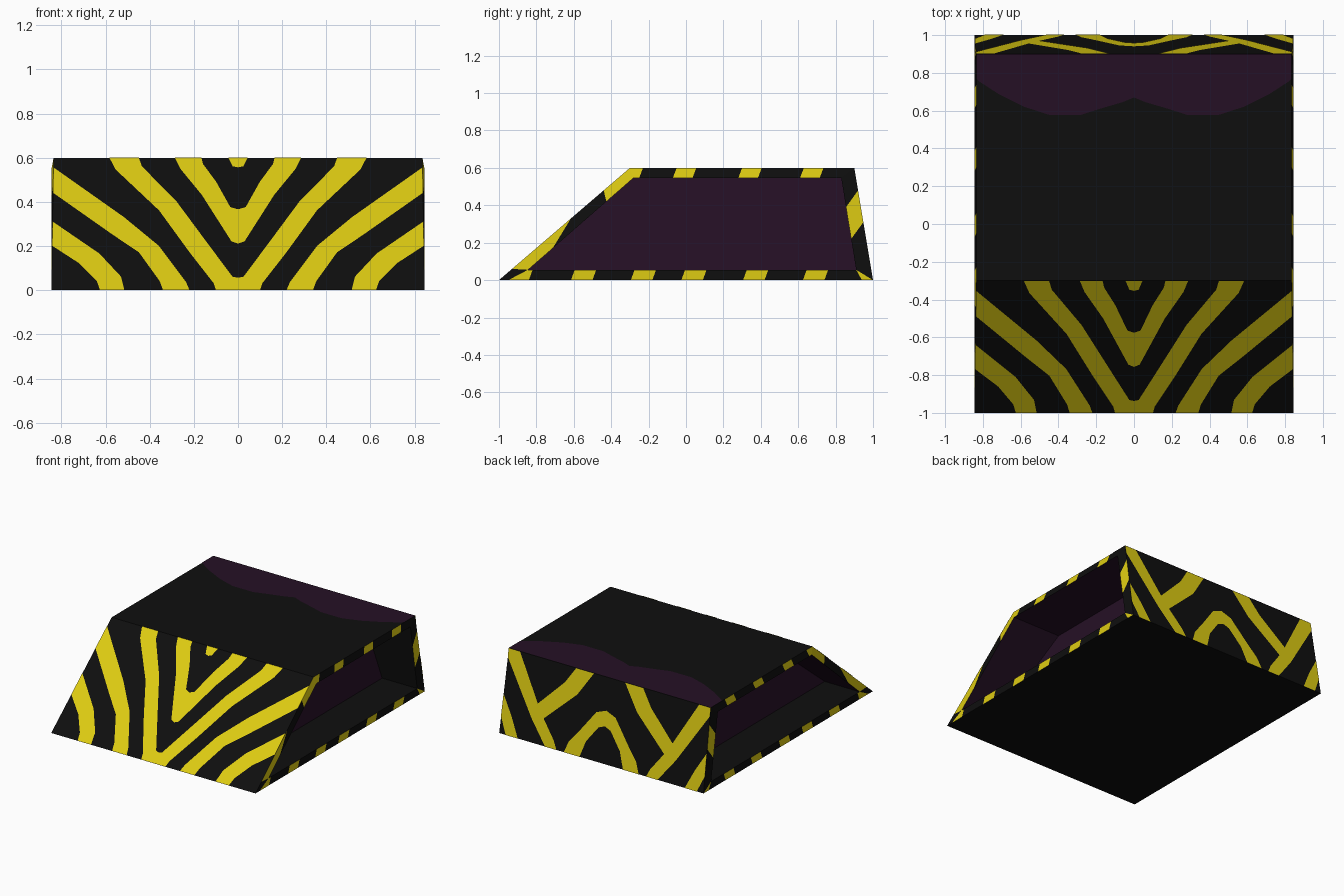
import bpy, bmesh
from mathutils import Vector

if "Cube" in bpy.data.objects:
    bpy.data.objects.remove(bpy.data.objects["Cube"])


def material(name, rgb):
    m = bpy.data.materials.new(name)
    m.diffuse_color = (*rgb, 1)
    m.use_nodes = True
    m.node_tree.nodes["Principled BSDF"].inputs["Base Color"].default_value = m.diffuse_color
    return m


MATS = [material("black", (0.0045, 0.0045, 0.0045)),
        material("yellow", (0.73, 0.60, 0.006)),
        material("dark purple", (0.018, 0.005, 0.018))]
BLACK, YELLOW, PURPLE = range(3)


class Part:
    """Collects polygons, each turned to face a given direction."""

    def __init__(self, name):
        self.name, self.bm = name, bmesh.new()

    def face(self, pts, direction, mat):
        f = self.bm.faces.new([self.bm.verts.new(p) for p in pts])
        f.normal_update()
        if f.normal.dot(Vector(direction)) < 0:
            f.normal_flip()
        f.material_index = mat

    def finish(self):
        bmesh.ops.remove_doubles(self.bm, verts=self.bm.verts, dist=1e-5)
        me = bpy.data.meshes.new(self.name)
        self.bm.to_mesh(me)
        self.bm.free()
        for m in MATS:
            me.materials.append(m)
        ob = bpy.data.objects.new(self.name, me)
        bpy.context.collection.objects.link(ob)


W, WT, H = 0.845, 0.835, 0.6
# side outline and the inner edge of its frame, as (y, z)
OUTER = [(-1, 0), (-0.3, H), (0.9, H), (1, 0)]
INNER = [(-0.845, 0.055), (-0.28, 0.547), (0.83, 0.547), (0.91, 0.055)]


def outer(i, s):
    y, z = OUTER[i]
    return Vector((s * (WT if z else W), y, z))


def inner(i, s, depth=0.0):
    return Vector((s * (W - depth), *INNER[i]))


# wedge shell: front slope, roof, back, underside
shell = Part("body_shell")
dirs = [(0, -1, 1), (0, 0, 1), (0, 1, 0), (0, 0, -1)]
for i, d in enumerate(dirs):
    j = (i + 1) % 4
    shell.face([outer(i, -1), outer(j, -1), outer(j, 1), outer(i, 1)], d, BLACK)
shell.finish()

# side frames: bars cut into hazard stripes (outer/inner start, outer/inner end)
bottom = [(y, y + 0.02, y + 0.115, y + 0.135)
          for y in (-0.95, -0.615, -0.295, -0.025, 0.305, 0.625)]
bottom[0] = (-0.95, -0.845, -0.84, -0.82)
bottom.append((0.94, 0.91, 1.0, 0.91))
BARS = [(2, [(0.06, 0.055, 0.33, 0.17), (0.48, 0.42, 0.6, 0.547)]),
        (1, [(-0.3, -0.28, -0.23, -0.25)] +
            [(y, y - 0.02, y + 0.105, y + 0.085) for y in (-0.05, 0.30, 0.63)]),
        (2, [(0.48, 0.39, 0.31, 0.22)]),
        (1, bottom[::-1])]


def param(v, a, b):
    return min(1, max(0, (v - a) / (b - a)))


for s, side in ((1, "right"), (-1, "left")):
    frame = Part(side + "_side_frame")
    for i, (axis, stripes) in enumerate(BARS):
        j = (i + 1) % 4
        oa, ob, ia, ib = outer(i, s), outer(j, s), inner(i, s), inner(j, s)
        cuts = [(0, 0)]
        for o0, i0, o1, i1 in stripes:
            pair = [(param(o, oa[axis], ob[axis]), param(n, ia[axis], ib[axis]))
                    for o, n in ((o0, i0), (o1, i1))]
            cuts += sorted(pair)
        cuts.append((1, 1))
        for k in range(len(cuts) - 1):
            (p, q), (p2, q2) = cuts[k], cuts[k + 1]
            if p2 - p + q2 - q < 1e-4:
                continue
            frame.face([oa.lerp(ob, p), oa.lerp(ob, p2), ia.lerp(ib, q2), ia.lerp(ib, q)],
                       (s, 0, 0), YELLOW if k % 2 else BLACK)
    frame.finish()

    # recess behind the frame, with a wall leaning inward at the top
    recess = Part(side + "_side_recess")
    depth = [0.29, 0.40, 0.40, 0.29]
    walls = [((0, 1, -1), PURPLE), ((0, 0, -1), PURPLE),
             ((0, -1, 0), BLACK), ((0, 0, 1), BLACK)]
    for i, (d, mat) in enumerate(walls):
        j = (i + 1) % 4
        recess.face([inner(i, s), inner(j, s), inner(j, s, depth[j]),
                     inner(i, s, depth[i])], d, mat)
    recess.face([inner(i, s, depth[i]) for i in range(4)], (s, 0, 0), PURPLE)
    recess.finish()


def painted(name, shapes, place, direction, mat):
    """Thin painted shapes, given for the right half and mirrored."""
    part = Part(name)
    for pts in shapes:
        for s in (1, -1):
            part.face([place(s * x, v) for x, v in pts], direction, mat)
    part.finish()


def on_front(x, z):
    return (x * (1 - 0.0197 * z), -1 + z * 0.7 / H - 0.0013, z + 0.0015)


def on_back(x, z):
    return (x * (1 - 0.0197 * z), 1 - z * 0.1 / H + 0.002, z)


def on_roof(x, y):
    return (x, y, H + 0.002)


# front chevrons: upper edge, then lower edge reversed
front = [
    [(0, 0.6), (0, 0.555), (0.025, 0.56), (0.045, 0.6)],
    [(0, 0.365), (0.035, 0.375), (0.10, 0.49), (0.16, 0.57), (0.168, 0.6),
     (0.29, 0.6), (0.265, 0.55), (0.165, 0.43), (0.03, 0.22), (0, 0.21)],
    [(0, 0.055), (0.025, 0.06), (0.13, 0.20), (0.28, 0.40), (0.44, 0.56), (0.455, 0.6),
     (0.59, 0.6), (0.56, 0.545), (0.36, 0.36), (0.22, 0.17), (0.11, 0.03), (0.1, 0), (0, 0)],
    [(0.22, 0), (0.235, 0.035), (0.36, 0.20), (0.52, 0.33), (W, 0.555),
     (W, 0.44), (0.57, 0.25), (0.45, 0.17), (0.355, 0.04), (0.34, 0)],
    [(0.515, 0), (0.53, 0.06), (0.63, 0.165), (W, 0.31),
     (W, 0.20), (0.72, 0.12), (0.64, 0.04), (0.625, 0)],
]
painted("front_stripes", front, on_front, (0, -1, 1), YELLOW)

# back arch, branching bands and corner bands
back = [
    [(0, 0.37), (0.08, 0.34), (0.20, 0.18), (0.28, 0.08), (0.31, 0),
     (0.18, 0), (0.14, 0.12), (0.05, 0.24), (0, 0.26)],
    [(0.37, 0), (0.40, 0.06), (0.5, 0.19), (0.25, 0.42), (0.13, 0.6), (0.28, 0.6),
     (0.36, 0.48), (0.56, 0.28), (0.75, 0.6), (W, 0.6), (W, 0.54), (0.6, 0.17), (0.465, 0)],
    [(W, 0.28), (0.76, 0.14), (0.69, 0), (0.79, 0), (W, 0.12)],
]
painted("back_stripes", back, on_back, (0, 1, 0), YELLOW)

# wavy purple patch along the rear of the roof
roof = [[(0, 0.9), (0, 0.67), (0.06, 0.645), (0.18, 0.61), (0.28, 0.578), (0.45, 0.578),
         (0.58, 0.62), (0.72, 0.69), (0.82, 0.755), (WT, 0.77), (WT, 0.9)]]
painted("roof_patch", roof, on_roof, (0, 0, 1), PURPLE)
